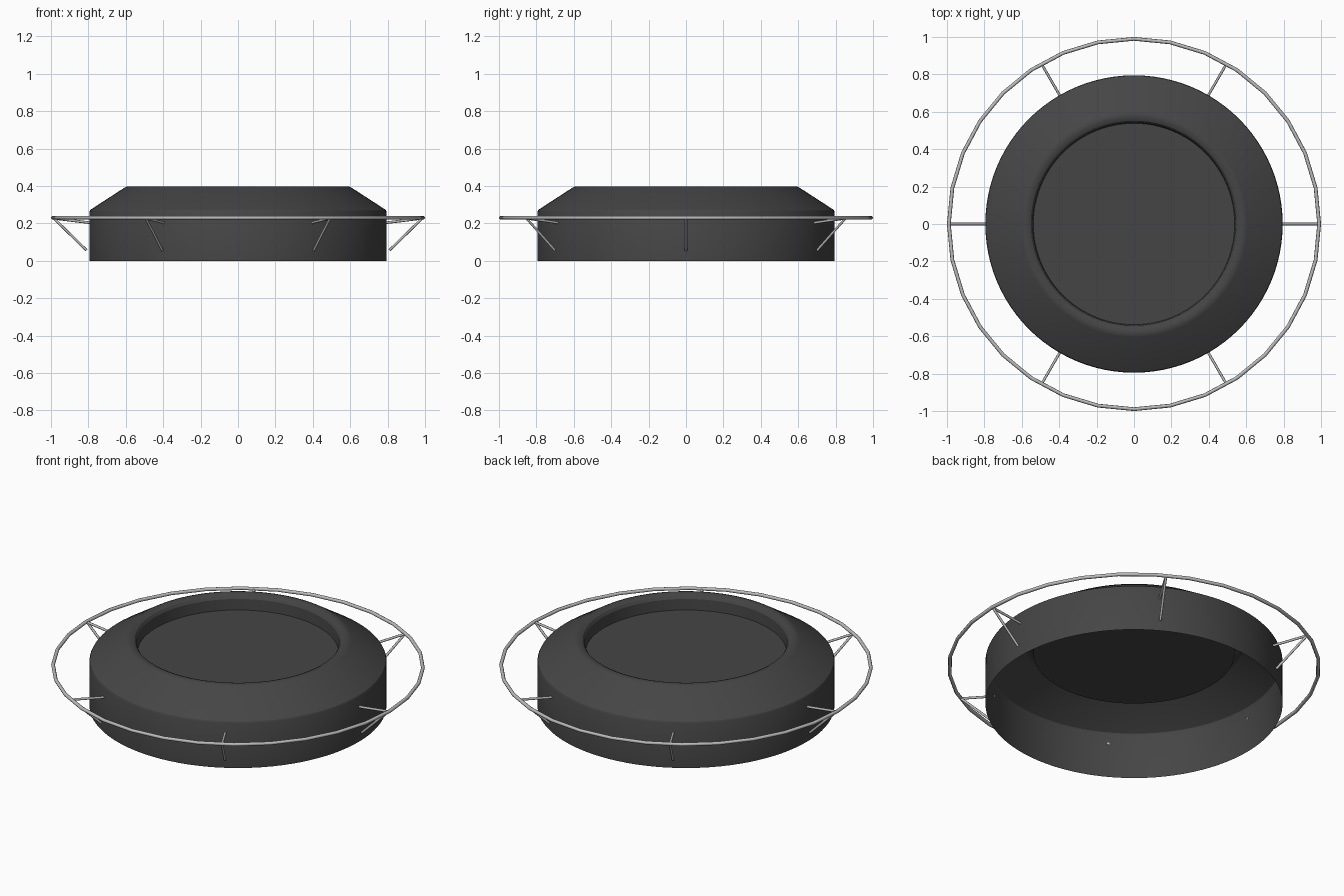
import bpy, bmesh
from math import cos, sin, pi, radians
from mathutils import Vector

if "Cube" in bpy.data.objects:
    bpy.data.objects.remove(bpy.data.objects["Cube"])


def material(name, v):
    m = bpy.data.materials.new(name)
    m.diffuse_color = (v, v, v, 1)
    m.use_nodes = True
    m.node_tree.nodes["Principled BSDF"].inputs["Base Color"].default_value = m.diffuse_color
    return m


def finish(name, bm, mat, angle=30):
    bmesh.ops.recalc_face_normals(bm, faces=bm.faces)
    me = bpy.data.meshes.new(name)
    bm.to_mesh(me)
    bm.free()
    ob = bpy.data.objects.new(name, me)
    bpy.context.collection.objects.link(ob)
    me.materials.append(mat)
    bpy.ops.object.select_all(action='DESELECT')
    ob.select_set(True)
    bpy.context.view_layer.objects.active = ob
    bpy.ops.object.shade_smooth_by_angle(angle=radians(angle))
    return ob


def lathe(name, profile, steps, mat, closed=False, angle=30):
    bm = bmesh.new()
    vs = [bm.verts.new((r, 0, z)) for r, z in profile]
    n = len(vs)
    edges = [bm.edges.new((vs[i], vs[(i + 1) % n])) for i in range(n if closed else n - 1)]
    bmesh.ops.spin(bm, geom=vs + edges, cent=(0, 0, 0), axis=(0, 0, 1),
                   angle=2 * pi, steps=steps, use_merge=True)
    bmesh.ops.remove_doubles(bm, verts=bm.verts, dist=1e-5)
    return finish(name, bm, mat, angle)


def rod(name, a, b, radius, mat):
    a, b = Vector(a), Vector(b)
    bm = bmesh.new()
    bmesh.ops.create_cone(bm, cap_ends=True, segments=8, radius1=radius,
                          radius2=radius, depth=(b - a).length)
    bm.transform((b - a).to_track_quat('Z', 'Y').to_matrix().to_4x4())
    bmesh.ops.translate(bm, verts=bm.verts, vec=(a + b) / 2)
    return finish(name, bm, mat, 50)


dark = material("dark_grey", 0.06)
steel = material("light_grey", 0.5)

# Open-bottomed shell with sloped shoulder and recessed top
lathe("body", [(0.795, 0), (0.795, 0.262), (0.79, 0.272), (0.605, 0.392),
               (0.59, 0.398), (0.57, 0.398), (0.552, 0.39), (0.542, 0.375),
               (0.538, 0.312), (0, 0.312)], 96, dark)

# Outer hoop, visibly faceted in plan
R, Z, T = 0.99, 0.23, 0.01
lathe("hoop", [(R + T * cos(i * pi / 4), Z + T * sin(i * pi / 4)) for i in range(8)],
      32, steel, closed=True, angle=50)

# Six pairs of struts between body and hoop
for k in range(6):
    c, s = cos(k * pi / 3), sin(k * pi / 3)
    tip = (0.985 * c, 0.985 * s, 0.227)
    rod(f"upper_strut_{k + 1}", (0.79 * c, 0.79 * s, 0.203), tip, 0.007, steel)
    rod(f"lower_strut_{k + 1}", (0.81 * c, 0.81 * s, 0.056), tip, 0.007, steel)
